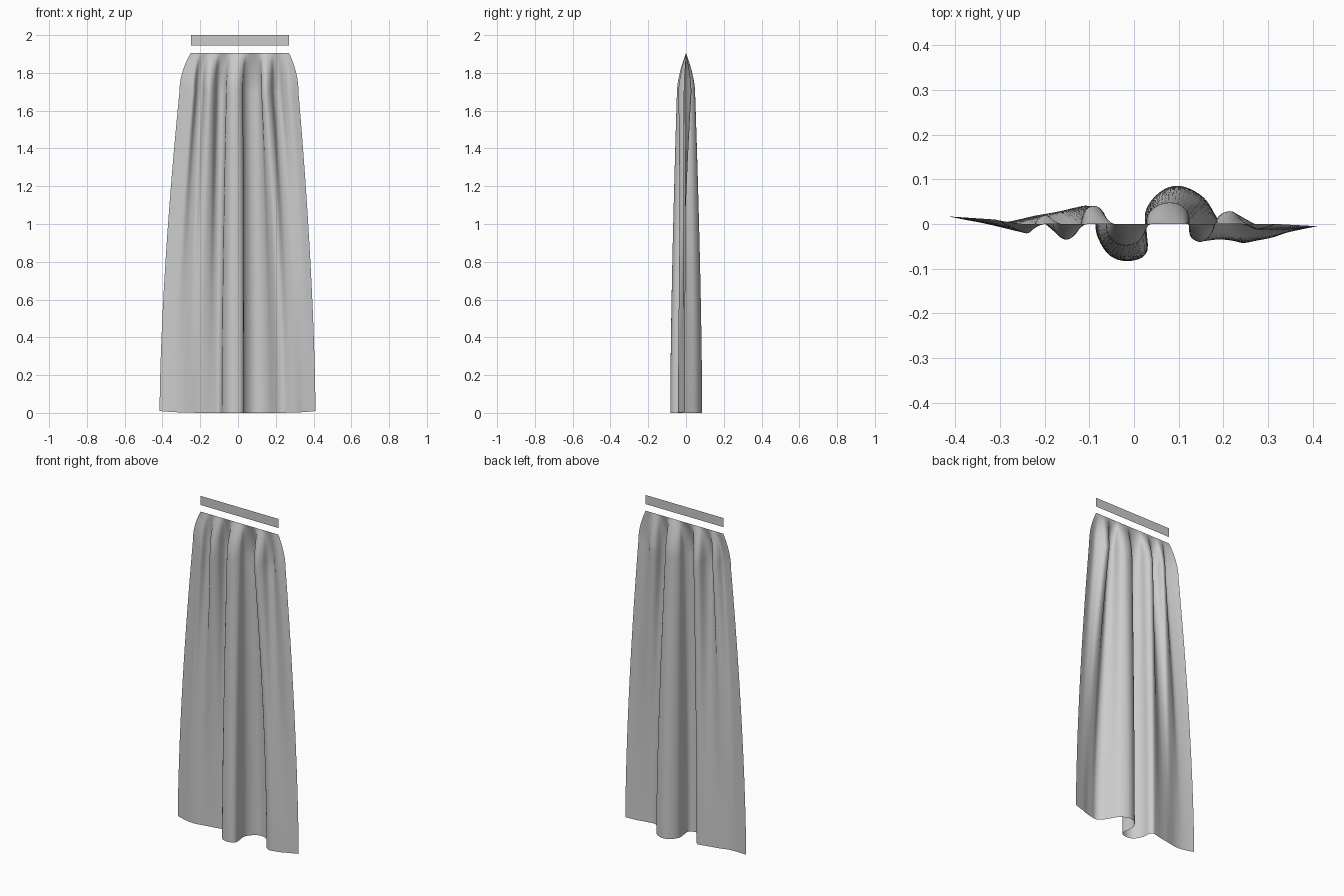
import bpy
from mathutils import Vector

if "Cube" in bpy.data.objects:
    bpy.data.objects.remove(bpy.data.objects["Cube"])

# Fold cross-sections (x, y): at the hem and just below the gathering
HEM = [(-.415, .017), (-.37, .008), (-.33, .003), (-.29, .004), (-.25, .012),
       (-.22, .019), (-.19, .024), (-.16, .03), (-.13, .037), (-.105, .04),
       (-.088, .02), (-.083, -.025), (-.055, -.07), (-.01, -.083), (.03, -.06),
       (.025, .025), (.06, .073), (.105, .085), (.155, .06), (.185, .015),
       (.21, -.025), (.24, -.042), (.275, -.037), (.31, -.03), (.34, -.02),
       (.375, -.012), (.41, -.005)]
UPPER = [(-.31, .01), (-.27, -.01), (-.235, -.02), (-.215, .012), (-.19, .018),
         (-.175, -.02), (-.15, -.035), (-.125, -.015), (-.11, .03), (-.085, .04),
         (-.065, .02), (-.06, -.02), (-.035, -.045), (0, -.045), (.025, -.02),
         (.03, .02), (.06, .045), (.1, .045), (.123, .02), (.125, -.025),
         (.15, -.04), (.175, -.02), (.19, .018), (.22, .028), (.245, .005),
         (.275, -.012), (.32, 0)]
SPLIT, TOP = 1.7, 1.905
LEFT, RIGHT = -.25, .27
SUB, ROWS_LOW, ROWS_HIGH = 5, 26, 14


def smooth_line(pts):
    """Catmull-Rom resampling of a profile."""
    p = [Vector(q) for q in pts]
    p = [2 * p[0] - p[1]] + p + [2 * p[-1] - p[-2]]
    out = []
    for i in range(1, len(p) - 2):
        a, b, c, d = p[i - 1:i + 3]
        for k in range(SUB):
            t = k / SUB
            out.append(.5 * (2 * b + (c - a) * t + (2 * a - 5 * b + 4 * c - d) * t * t
                             + (3 * b - a - 3 * c + d) * t ** 3))
    return out + [p[-2]]


def add_mesh(name, verts, faces):
    mesh = bpy.data.meshes.new(name)
    mesh.from_pydata(verts, [], faces)
    ob = bpy.data.objects.new(name, mesh)
    bpy.context.collection.objects.link(ob)
    return ob


# Curtain: hem profile blends to the tighter folds, then gathers into a straight top
hem, upper = smooth_line(HEM), smooth_line(UPPER)
n = len(hem)
verts = []
for r in range(ROWS_LOW + ROWS_HIGH + 1):
    for i in range(n):
        u = i / (n - 1)
        if r <= ROWS_LOW:
            t = r / ROWS_LOW
            p = hem[i].lerp(upper[i], t ** 1.6)
            z = SPLIT * t + .01 * (2 * u - 1) ** 6 * (1 - t)
            verts.append((p.x, p.y, z))
        else:
            s = (r - ROWS_LOW) / ROWS_HIGH
            x = upper[i].x + (LEFT + (RIGHT - LEFT) * u - upper[i].x) * s * s
            verts.append((x, upper[i].y * (1 - s ** 1.6), SPLIT + (TOP - SPLIT) * s))
faces = [(r * n + i, r * n + i + 1, (r + 1) * n + i + 1, (r + 1) * n + i)
         for r in range(ROWS_LOW + ROWS_HIGH) for i in range(n - 1)]
curtain = add_mesh("curtain", verts, faces)
curtain.data.polygons.foreach_set("use_smooth", [True] * len(faces))

# Flat heading strip above the curtain
add_mesh("heading_strip", [(LEFT, 0, 1.945), (RIGHT, 0, 1.945), (RIGHT, 0, 2), (LEFT, 0, 2)],
         [(0, 1, 2, 3)])
